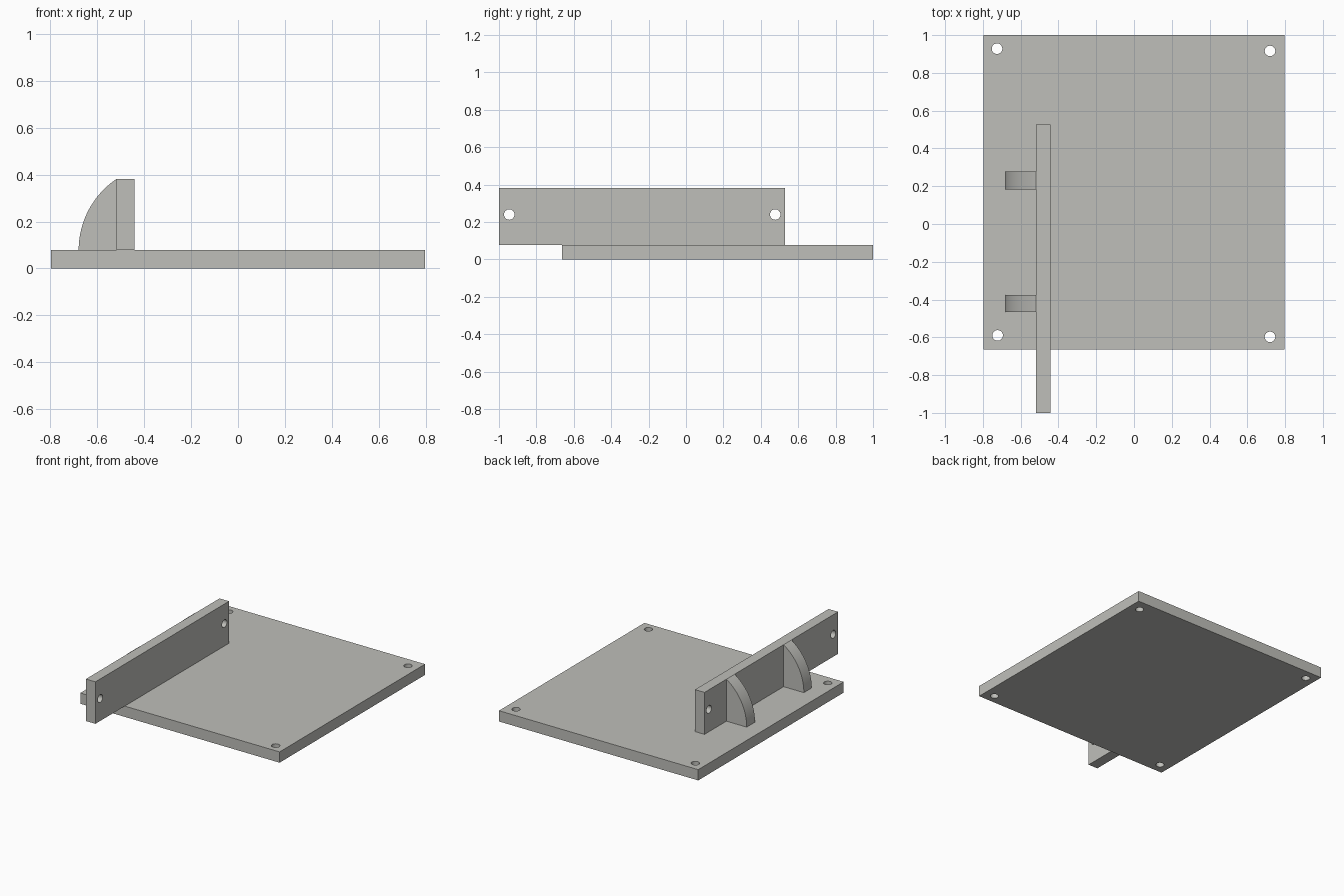
import bpy, bmesh, math
from mathutils import Vector

if "Cube" in bpy.data.objects:
    bpy.data.objects.remove(bpy.data.objects["Cube"])

grey = bpy.data.materials.new("warm_grey")
grey.diffuse_color = (0.52, 0.52, 0.49, 1)
grey.use_nodes = True
grey.node_tree.nodes["Principled BSDF"].inputs["Base Color"].default_value = grey.diffuse_color

PLATE_TOP, WALL_TOP = 0.078, 0.382
WALL_X0, WALL_X1 = -0.518, -0.442


def finish(name, bm):
    bmesh.ops.recalc_face_normals(bm, faces=bm.faces[:])
    mesh = bpy.data.meshes.new(name)
    bm.to_mesh(mesh)
    bm.free()
    mesh.materials.append(grey)
    ob = bpy.data.objects.new(name, mesh)
    bpy.context.collection.objects.link(ob)
    return ob


def prism(name, outline, depth):
    """Extrude a planar outline along the depth vector."""
    bm = bmesh.new()
    face = bm.faces.new([bm.verts.new(p) for p in outline])
    out = bmesh.ops.extrude_face_region(bm, geom=[face], use_keep_orig=True)
    moved = [v for v in out["geom"] if isinstance(v, bmesh.types.BMVert)]
    bmesh.ops.translate(bm, verts=moved, vec=depth)
    return finish(name, bm)


def box(name, lo, hi):
    (x0, y0, z0), (x1, y1, z1) = lo, hi
    return prism(name, [(x0, y0, z0), (x1, y0, z0), (x1, y1, z0), (x0, y1, z0)],
                 (0, 0, z1 - z0))


def drill(target, centres, axis, radius=0.028):
    """Cut round through holes along an axis."""
    for i, c in enumerate(centres):
        bpy.ops.mesh.primitive_cylinder_add(vertices=32, radius=radius, depth=0.4, location=c)
        cutter = bpy.context.object
        cutter.name = f"{target.name}_hole_cutter_{i + 1}"
        cutter.rotation_euler = Vector(axis).to_track_quat('Z', 'Y').to_euler()
        cutter.data.materials.append(grey)
        cutter.hide_render = True
        cutter.hide_set(True)
        mod = target.modifiers.new("hole", 'BOOLEAN')
        mod.operation = 'DIFFERENCE'
        mod.solver = 'EXACT'
        mod.object = cutter
    # bake the cuts, then remove the cutters
    deps = bpy.context.evaluated_depsgraph_get()
    target.data = bpy.data.meshes.new_from_object(target.evaluated_get(deps))
    for mod in list(target.modifiers):
        bpy.data.objects.remove(mod.object)
        target.modifiers.remove(mod)


def smooth(ob):
    bpy.ops.object.select_all(action='DESELECT')
    ob.select_set(True)
    bpy.context.view_layer.objects.active = ob
    bpy.ops.object.shade_smooth_by_angle(angle=math.radians(30))


# Base plate with four corner holes
plate = box("base_plate", (-0.798, -0.664, 0), (0.798, 1, PLATE_TOP))
drill(plate, [(-0.725, 0.928, 0.04), (0.72, 0.916, 0.04),
              (-0.722, -0.59, 0.04), (0.72, -0.598, 0.04)], (0, 0, 1))
smooth(plate)

# Upright wall overhanging the front edge, with a hole at each end
wall = box("upright_wall", (WALL_X0, -1, PLATE_TOP), (WALL_X1, 0.528, WALL_TOP))
drill(wall, [(-0.48, -0.945, 0.24), (-0.48, 0.477, 0.24)], (1, 0, 0))
smooth(wall)

# Two curved support ribs behind the wall
width, height = 0.162, WALL_TOP - PLATE_TOP
radius = (width ** 2 + height ** 2) / (2 * width)
sweep = math.asin(height / radius)
centre_x = WALL_X0 - width + radius
for name, y0, y1 in (("front_rib", -0.467, -0.377), ("back_rib", 0.182, 0.277)):
    outline = [(WALL_X0, y0, PLATE_TOP)]
    for i in range(17):
        a = sweep * i / 16
        outline.append((centre_x - radius * math.cos(a), y0,
                        PLATE_TOP + radius * math.sin(a)))
    smooth(prism(name, outline, (0, y1 - y0, 0)))
